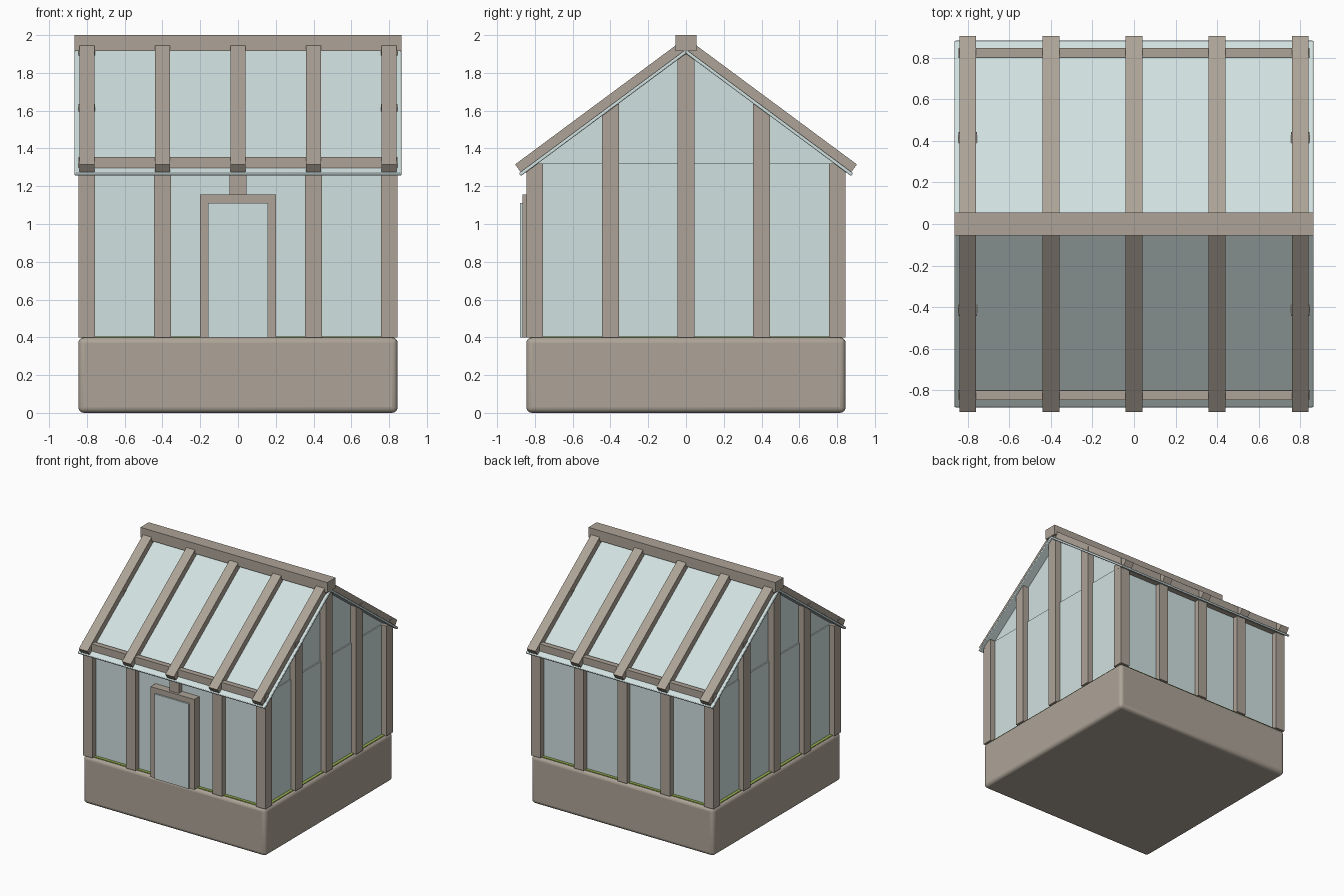
import bpy
import bmesh
from math import atan2, sin, cos
from mathutils import Vector

cube = bpy.data.objects.get("Cube")
if cube:
    bpy.data.objects.remove(cube, do_unlink=True)


def material(name, rgb):
    m = bpy.data.materials.new(name)
    m.use_nodes = True
    m.diffuse_color = (*rgb, 1)
    m.node_tree.nodes["Principled BSDF"].inputs["Base Color"].default_value = (*rgb, 1)
    return m


WOOD = material("weathered wood", (0.42, 0.37, 0.31))
GLASS = material("pale glass", (0.64, 0.75, 0.75))
GRASS = material("grass green", (0.30, 0.42, 0.08))


def prism(name, outline, x0, x1, mat, bevel=0, segments=2):
    """Extrude a (y, z) outline along x."""
    bm = bmesh.new()
    face = bm.faces.new([bm.verts.new((x0, y, z)) for y, z in outline])
    ext = bmesh.ops.extrude_face_region(bm, geom=[face])
    verts = [v for v in ext["geom"] if isinstance(v, bmesh.types.BMVert)]
    bmesh.ops.translate(bm, verts=verts, vec=(x1 - x0, 0, 0))
    bmesh.ops.recalc_face_normals(bm, faces=bm.faces)
    mesh = bpy.data.meshes.new(name)
    bm.to_mesh(mesh)
    bm.free()
    mesh.materials.append(mat)
    ob = bpy.data.objects.new(name, mesh)
    bpy.context.collection.objects.link(ob)
    if bevel:
        mod = ob.modifiers.new("rounded edges", "BEVEL")
        mod.width = bevel
        mod.segments = segments
        bpy.ops.object.select_all(action="DESELECT")
        ob.select_set(True)
        bpy.context.view_layer.objects.active = ob
        bpy.ops.object.shade_smooth_by_angle()
    return ob


def box(name, x, y, z, mat, bevel=0, segments=2):
    (y0, y1), (z0, z1) = sorted(y), z
    return prism(name, [(y0, z0), (y1, z0), (y1, z1), (y0, z1)], x[0], x[1], mat, bevel, segments)


# Main dimensions
HALF = 0.845
POST = 0.088
FLOOR = 0.40
WALL_TOP = 1.32
SLOPE = 0.741
GLASS_TOP = 1.924
BAYS = [-0.8, -0.4, 0, 0.4, 0.8]
angle = atan2(SLOPE, 1)
normal = Vector((sin(angle), cos(angle)))

# Plinth and grass bed
box("plinth", (-HALF, HALF), (-HALF, HALF), (0, FLOOR), WOOD, 0.03, 4)
box("grass_bed", (-0.825, 0.825), (-0.825, 0.825), (0.38, 0.404), GRASS)

# Glass walls and the gable glass set slightly back
box("wall_glass", (-0.8, 0.8), (-0.8, 0.8), (FLOOR, WALL_TOP), GLASS)
prism("gable_glass", [(-0.79, WALL_TOP - 0.02), (0.79, WALL_TOP - 0.02), (0.79, WALL_TOP), (0, 1.908),
                      (-0.79, WALL_TOP)], -0.79, 0.79, GLASS)

for side in (-1, 1):
    word = "front" if side < 0 else "back"
    inner, outer = side * (HALF - POST), side * HALF

    # Posts along the long walls, corners included
    for i, x in enumerate(BAYS):
        bottom = 1.14 if side < 0 and x == 0 else FLOOR
        box(f"{word}_post_{i + 1}", (x - POST / 2, x + POST / 2), (inner, outer),
            (bottom, WALL_TOP), WOOD)

    # Gable posts, reaching up to the roof
    gable = "right" if side < 0 else "left"
    for i, (y, top) in enumerate(((-0.4, 1.635), (0, 1.916), (0.4, 1.635))):
        x0, x1 = sorted((inner, outer))
        box(f"{gable}_gable_post_{i + 1}", (x0, x1), (y - POST / 2, y + POST / 2), (FLOOR, top), WOOD)

    # Wall plate that breaks through the roof glass at the eaves
    box(f"{word}_wall_plate", (-HALF, HALF), (side * 0.803, side * 0.848), (1.27, 1.355), WOOD)

    # Sloping strip of a given thickness above or below the glass plane
    def slope_outline(reach, height, thickness):
        ridge = Vector((0, height))
        eave = Vector((reach, height - SLOPE * reach))
        drop = normal * thickness
        base = Vector((0, height - thickness / cos(angle)))
        return [(side * p.x, p.y) for p in (ridge, eave, eave - drop, base)]

    prism(f"{word}_roof_glass", slope_outline(0.885, GLASS_TOP, 0.018), -0.865, 0.865,
          GLASS, 0.005)
    for i, x in enumerate(BAYS):
        prism(f"{word}_rafter_{i + 1}", slope_outline(0.905, 1.986, 0.05),
              x - 0.04, x + 0.04, WOOD)

# Ridge beam
box("ridge_beam", (-0.865, 0.865), (-0.055, 0.055), (1.915, 2.0), WOOD)

# Door frame with its glass panel
for side, word in ((-1, "right"), (1, "left")):
    x0, x1 = sorted((side * 0.158, side * 0.202))
    box(f"door_jamb_{word}", (x0, x1), (-0.866, -0.79), (FLOOR, 1.155), WOOD)
box("door_lintel", (-0.202, 0.202), (-0.866, -0.79), (1.11, 1.155), WOOD)
box("door_glass", (-0.158, 0.158), (-0.878, -0.79), (FLOOR, 1.11), GLASS)
